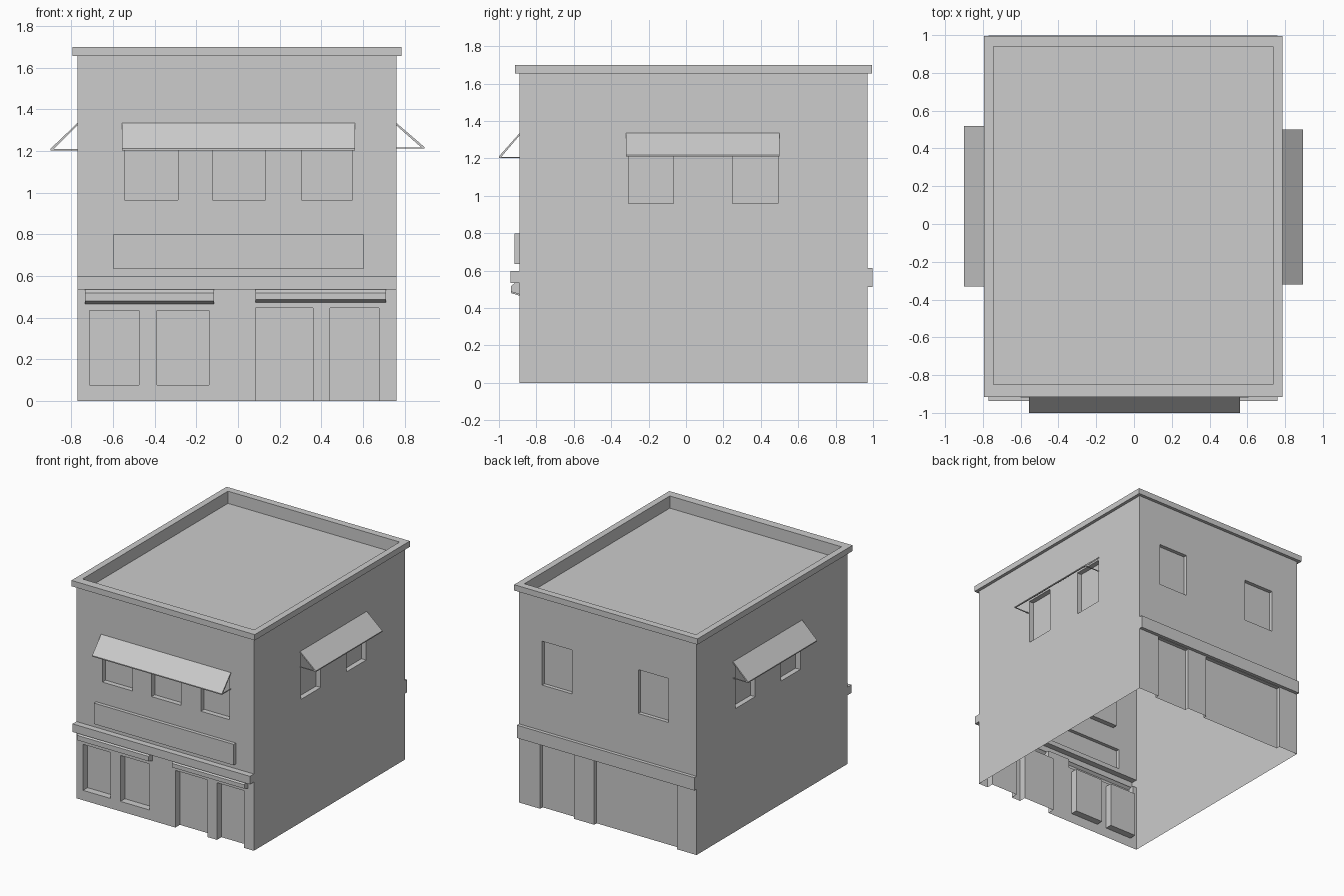
import bpy
import bmesh
from math import pi
from mathutils import Matrix, Vector

default = bpy.data.objects.get("Cube")
if default:
    bpy.data.objects.remove(default, do_unlink=True)

GREY = (0.604, 0.604, 0.604, 1)
plaster = bpy.data.materials.new("plain_grey")
plaster.use_nodes = True
plaster.diffuse_color = GREY
plaster.node_tree.nodes["Principled BSDF"].inputs["Base Color"].default_value = GREY

# Wall planes and levels
WEST, EAST, FRONT, BACK = -0.77, 0.76, -0.89, 0.97
CORNICE, TOP, ROOF = 1.655, 1.70, 1.605
OUT, EMBED = 0.1, 0.01


def finish(name, bm):
    bmesh.ops.recalc_face_normals(bm, faces=bm.faces)
    mesh = bpy.data.meshes.new(name)
    bm.to_mesh(mesh)
    bm.free()
    mesh.materials.append(plaster)
    obj = bpy.data.objects.new(name, mesh)
    bpy.context.collection.objects.link(obj)
    return obj


def boxes(name, spans):
    """Boxes given as ((x0, x1), (y0, y1), (z0, z1))."""
    bm = bmesh.new()
    for span in spans:
        size = [b - a for a, b in span]
        mid = Vector([(a + b) / 2 for a, b in span])
        bmesh.ops.create_cube(bm, size=1, matrix=Matrix.Translation(mid) @ Matrix.Diagonal((*size, 1)))
    return finish(name, bm)


def extrude(name, profile, x0, x1):
    """Sweep a (y, z) profile along x."""
    bm = bmesh.new()
    face = bm.faces.new([bm.verts.new((x0, y, z)) for y, z in profile])
    moved = bmesh.ops.extrude_face_region(bm, geom=[face])["geom"]
    verts = [v for v in moved if isinstance(v, bmesh.types.BMVert)]
    bmesh.ops.translate(bm, verts=verts, vec=(x1 - x0, 0, 0))
    # Close the starting end if the extrusion consumed it
    bmesh.ops.holes_fill(bm, edges=[e for e in bm.edges if e.is_boundary])
    return finish(name, bm)


def combine(obj, other, operation):
    """Merge or subtract another object, which is used up."""
    other.hide_render = True
    mod = obj.modifiers.new("combine", "BOOLEAN")
    mod.operation, mod.solver, mod.object = operation, "EXACT", other
    bpy.context.view_layer.objects.active = obj
    bpy.ops.object.modifier_apply(modifier=mod.name)
    bpy.data.objects.remove(other, do_unlink=True)


# Window and door openings
HEAD = 1.31
front_in = (FRONT - OUT, FRONT + 0.04)
shop_in = (FRONT - OUT, FRONT + 0.055)
back_in = (BACK - 0.03, BACK + OUT)
openings = []
for x in [(-0.545, -0.287), (-0.122, 0.133), (0.304, 0.55)]:
    openings.append((x, front_in, (0.965, HEAD)))
for x in [(-0.53, -0.268), (0.303, 0.56)]:
    openings.append((x, back_in, (0.968, HEAD)))
for y in [(-0.307, -0.067), (0.248, 0.492)]:
    openings.append(((EAST - 0.04, EAST + OUT), y, (0.958, HEAD)))
    openings.append(((WEST - OUT, WEST + 0.04), y, (0.958, HEAD)))
for x in [(-0.712, -0.475), (-0.39, -0.14)]:
    openings.append((x, shop_in, (0.077, 0.435)))
for x in [(0.083, 0.361), (0.442, 0.677)]:
    openings.append((x, shop_in, (-OUT, 0.445)))
for x in [(-0.60, 0.112), (0.288, 0.578)]:
    openings.append((x, back_in, (-OUT, 0.51)))

# Walls merged with parapet cap, ledges and sign board
shell = boxes("building_shell", [((WEST, EAST), (FRONT, BACK), (0, CORNICE + EMBED))])
combine(shell, boxes("trim", [
    ((-0.795, 0.785), (-0.915, 0.995), (CORNICE, TOP)),
    ((WEST, EAST), (-0.938, FRONT + EMBED), (0.535, 0.598)),
    ((WEST, EAST), (BACK - EMBED, 0.997), (0.513, 0.613)),
    ((-0.6, 0.605), (-0.918, FRONT + EMBED), (0.635, 0.798)),
]), "UNION")

# Rolled shop blinds under the front ledge
for x0, x1, lift in [(0.085, 0.71, 0.007), (-0.735, -0.115, 0)]:
    inner = FRONT + EMBED
    blind = extrude("shop_blind", [(inner, 0.536), (-0.913, 0.536), (-0.935, 0.518),
                                   (-0.935, 0.48 + lift), (FRONT, 0.466 + lift),
                                   (inner, 0.466 + lift)], x0, x1)
    combine(shell, blind, "UNION")

# Cut the openings and the sunken roof
roof_well = ((-0.745, 0.735), (-0.85, 0.94), (ROOF, TOP + OUT))
combine(shell, boxes("cutter", openings + [roof_well]), "DIFFERENCE")

# Leave the shell open underneath
bm = bmesh.new()
bm.from_mesh(shell.data)
base = [f for f in bm.faces if all(abs(v.co.z) < 0.001 for v in f.verts)]
bmesh.ops.delete(bm, geom=base, context="FACES")
bm.to_mesh(shell.data)
bm.free()


def awning(name, width, reach, hem, place):
    """Sloped sheet with a hem and thin end arms, facing -y from y = 0."""
    head, thick, half = 1.335, 0.008, width / 2
    sheet = extrude(name, [(0, head), (-reach, hem + thick), (-reach, hem),
                           (-reach + thick, hem), (0, head - 1.5 * thick)], -half, half)
    arms = boxes(name + "_arms", [((x, x + 0.006), (-reach, 0), (hem, hem + 0.006))
                                  for x in (-half, half - 0.006)])
    for obj in (sheet, arms):
        obj.data.transform(place)


awning("front_awning", 1.118, 0.11, 1.203, Matrix.Translation((0.002, FRONT, 0)))
awning("left_awning", 0.82, 0.135, 1.211,
       Matrix.Translation((EAST, 0.09, 0)) @ Matrix.Rotation(pi / 2, 4, "Z"))
awning("right_awning", 0.85, 0.13, 1.203,
       Matrix.Translation((WEST, 0.095, 0)) @ Matrix.Rotation(-pi / 2, 4, "Z"))
